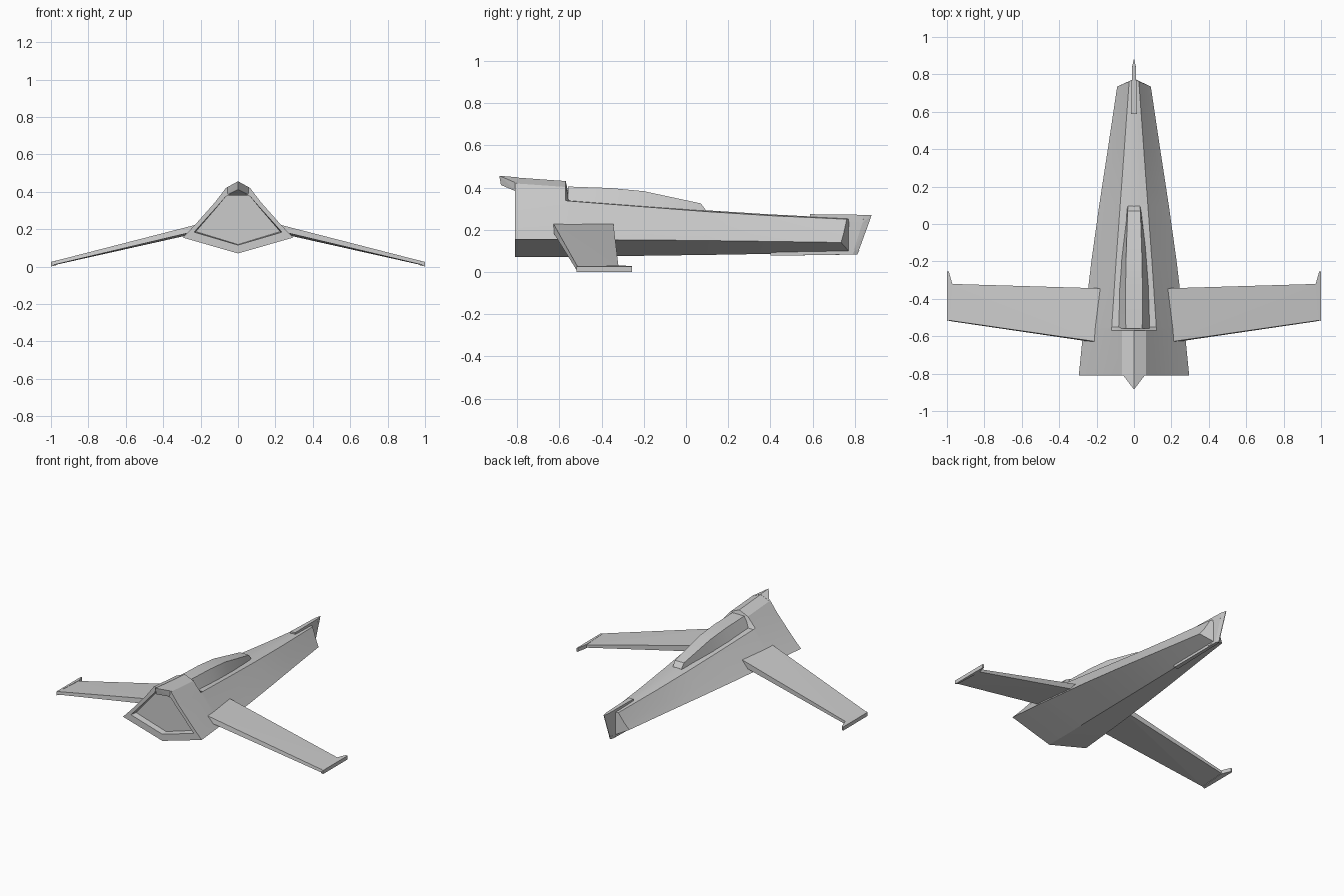
import bpy, bmesh
from math import radians

if "Cube" in bpy.data.objects:
    bpy.data.objects.remove(bpy.data.objects["Cube"])


def finish(name, bm, smooth=None):
    bmesh.ops.recalc_face_normals(bm, faces=bm.faces)
    mesh = bpy.data.meshes.new(name)
    bm.to_mesh(mesh)
    bm.free()
    ob = bpy.data.objects.new(name, mesh)
    bpy.context.collection.objects.link(ob)
    if smooth:
        bpy.ops.object.select_all(action='DESELECT')
        bpy.context.view_layer.objects.active = ob
        ob.select_set(True)
        bpy.ops.object.shade_smooth_by_angle(angle=radians(smooth))
    return ob


def loft(bm, rings):
    """Skin equal-length rings of points; returns the ring vertices."""
    vs = [[bm.verts.new(p) for p in r] for r in rings]
    for a, b in zip(vs, vs[1:]):
        for i in range(len(a)):
            j = (i + 1) % len(a)
            bm.faces.new((a[i], a[j], b[j], b[i]))
    return vs


def mirror_ring(half):
    """Close a half section whose first and last points lie on x = 0."""
    return half + [(-x, y, z) for x, y, z in half[-2:0:-1]]


def solid(name, pts, mirror=False):
    """Convex solid around the points, optionally made symmetric in x."""
    if mirror:
        pts = pts + [(-x, y, z) for x, y, z in pts if x]
    bm = bmesh.new()
    vs = [bm.verts.new(p) for p in pts]
    bmesh.ops.convex_hull(bm, input=vs)
    bmesh.ops.dissolve_limit(bm, angle_limit=radians(1), verts=bm.verts, edges=bm.edges)
    return finish(name, bm)


# Fuselage: keel, chine, flank, deck edge, shoulder, ridge at each station
def deck_section(y, chine_x, chine_z, keel_z, edge_x, edge_z):
    flank = (chine_x * .6 + edge_x * .4, y, chine_z * .62 + edge_z * .38)
    return [(0, y, keel_z), (chine_x, y, chine_z), flank, (edge_x, y, edge_z),
            (edge_x / 2, y, edge_z + .003), (0, y, edge_z + .006)]


def hump_section(y, chine_x, ridge_z):
    return [(0, y, .07), (chine_x, y, .155), (chine_x * .77, y, .226),
            (.12, y, .338 + (ridge_z - .43) * .5), (.065, y, ridge_z - .028), (0, y, ridge_z)]


inner = [(0, .115), (.235, .184), (.178, .247), (.108, .325), (.065, .375), (0, .40)]
nose = [(0, .775, .095), (.09, .735, .14), (.062, .747, .182),
        (.026, .762, .25), (.013, .77, .252), (0, .777, .254)]
stations = [
    [(x * .96, -.77, z + .003) for x, z in inner],
    [(x, -.81, z) for x, z in inner],
    hump_section(-.81, .295, .448),
    hump_section(-.57, .271, .431),
    deck_section(-.55, .269, .154, .072, .119, .336),
    deck_section(-.2, .228, .152, .077, .096, .309),
    deck_section(.1, .186, .149, .081, .074, .286),
    deck_section(.4, .14, .145, .086, .052, .267),
    nose]
bm = bmesh.new()
rings = loft(bm, [mirror_ring(s) for s in stations])
bm.faces.new(rings[0])
bm.faces.new(rings[-1][:6])
bm.faces.new(rings[-1][5:] + rings[-1][:1])
finish("fuselage", bm, 25)

# Canopy
bm = bmesh.new()
sections = []
for y, base_x, top_x, base_z, top_z in [
        (-.56, .09, .044, .325, .405), (-.36, .083, .045, .31, .398),
        (-.2, .072, .043, .295, .383), (.07, .04, .034, .275, .325), (.095, .036, .032, .275, .292)]:
    sections.append([(base_x, y, base_z), (top_x, y, top_z), (-top_x, y, top_z), (-base_x, y, base_z)])
ends = loft(bm, sections)
bm.faces.new(ends[0])
bm.faces.new(ends[-1])
finish("canopy", bm, 20)

# Overhanging tail hood
solid("tail_hood", [(0, -.885, .456), (0, -.877, .412), (0, -.80, .449), (.065, -.80, .42),
                    (.062, -.80, .38), (0, -.80, .40)], mirror=True)

# Nose blade: upper rail, sharp leading edge and lower rail
solid("nose_top_rail", [(.017, .588, .245), (.017, .588, .274), (.010, .84, .271),
                        (.010, .84, .235), (.002, .88, .27), (.002, .868, .235)], mirror=True)
solid("nose_edge", [(.012, .74, .25), (.010, .842, .25), (.002, .874, .252),
                    (.012, .72, .09), (.010, .79, .09), (.002, .812, .083)], mirror=True)
solid("nose_bottom_rail", [(.015, .40, .095), (.015, .40, .077), (.010, .79, .083),
                           (.010, .80, .104), (.002, .812, .083), (.002, .822, .104)], mirror=True)

# Wings and tip rails
for side, s in (("left", -1), ("right", 1)):
    wing = [(.18, -.344, .227), (.18, -.632, .235), (.18, -.344, .187), (.18, -.637, .20),
            (.99, -.32, .025), (.99, -.515, .027), (.99, -.32, .006), (.99, -.518, .008)]
    solid(side + "_wing", [(s * x, y, z) for x, y, z in wing])
    plan = [(.984, -.515), (1, -.518), (1, -.255), (.99, -.255), (.984, -.275), (.97, -.325)]
    solid(side + "_tip_rail", [(s * x, y, z + (1 - x) * .25) for x, y in plan for z in (0, .025)])
